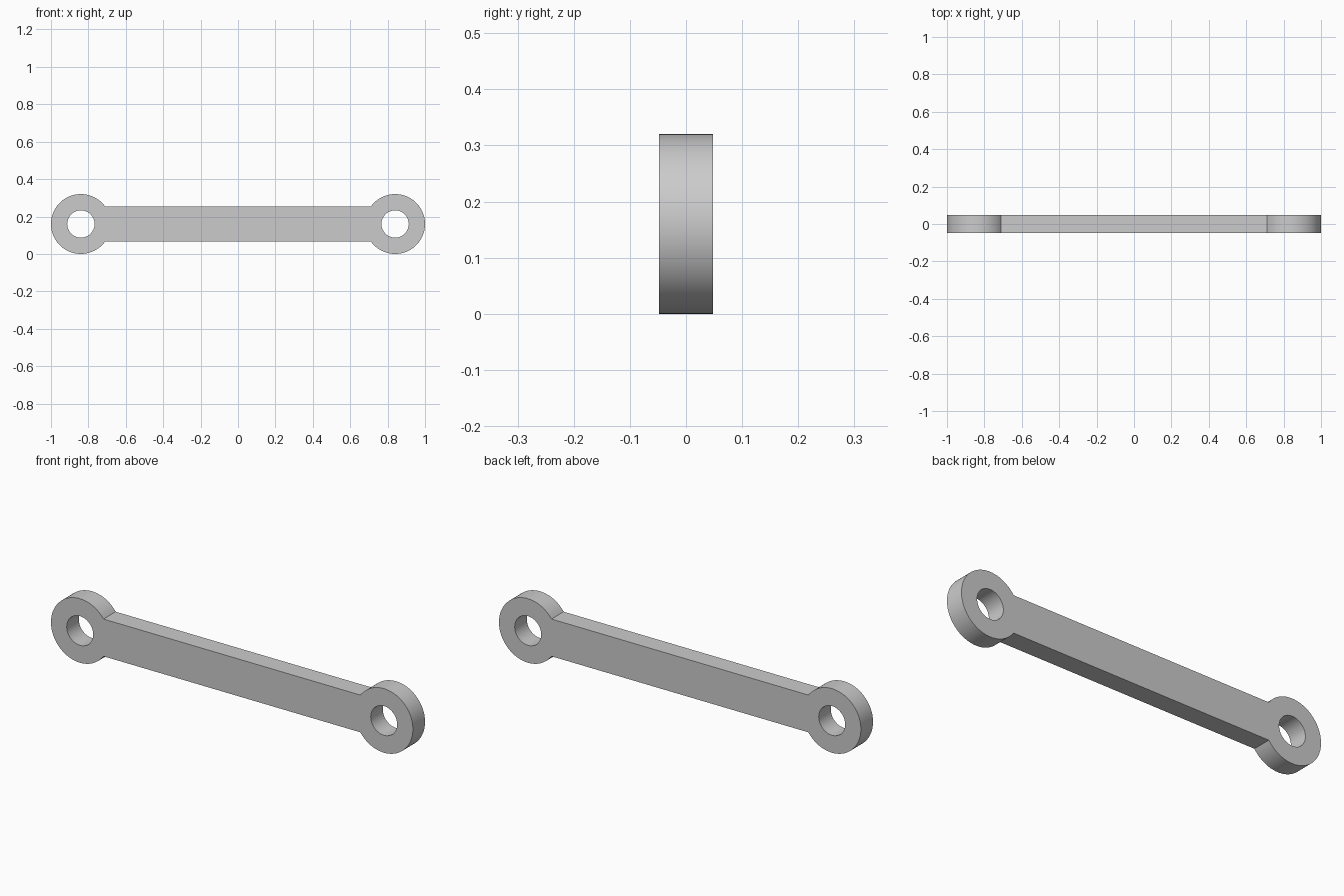
import bpy, bmesh
from math import sin, cos, pi, asin

cube = bpy.data.objects.get("Cube")
if cube:
    bpy.data.objects.remove(cube)

EYE_X, EYE_Z = 0.84, 0.16        # eye centre
EYE_R, HOLE_R = 0.16, 0.073      # eye and bore radii
BAR_HALF, DEPTH = 0.093, 0.096   # half bar height, plate thickness
SEGMENTS = 64

grey = bpy.data.materials.new("plain grey")
grey.use_nodes = True
colour = (0.6, 0.6, 0.6, 1)
grey.diffuse_color = colour
grey.node_tree.nodes["Principled BSDF"].inputs["Base Color"].default_value = colour


def arc(centre_x, radius, start, end, steps):
    """Points along an arc in the front plane."""
    angles = [start + (end - start) * i / steps for i in range(steps + 1)]
    return [(centre_x + radius * cos(a), -DEPTH / 2, EYE_Z + radius * sin(a))
            for a in angles]


def add_loop(bm, points):
    verts = [bm.verts.new(p) for p in points]
    for a, b in zip(verts, verts[1:] + verts[:1]):
        bm.edges.new((a, b))


bm = bmesh.new()

# Outer outline: two round eyes joined by a straight bar
neck = pi - asin(BAR_HALF / EYE_R)
right_end = arc(EYE_X, EYE_R, -neck, neck, SEGMENTS)
left_end = arc(-EYE_X, EYE_R, pi - neck, pi + neck, SEGMENTS)
add_loop(bm, right_end + left_end)

# Bore through each eye
for side in (-1, 1):
    add_loop(bm, arc(side * EYE_X, HOLE_R, 0, 2 * pi, SEGMENTS)[:-1])

# Fill the profile and give it thickness
bmesh.ops.triangle_fill(bm, use_beauty=True, edges=bm.edges[:])
ext = bmesh.ops.extrude_face_region(bm, geom=bm.faces[:])
moved = [v for v in ext["geom"] if isinstance(v, bmesh.types.BMVert)]
bmesh.ops.translate(bm, verts=moved, vec=(0, DEPTH, 0))
bmesh.ops.recalc_face_normals(bm, faces=bm.faces[:])

mesh = bpy.data.meshes.new("link_arm")
bm.to_mesh(mesh)
bm.free()
mesh.materials.append(grey)
link = bpy.data.objects.new("link_arm", mesh)
bpy.context.collection.objects.link(link)

# Smooth round walls, sharp rims and necks
bpy.ops.object.select_all(action="DESELECT")
link.select_set(True)
bpy.context.view_layer.objects.active = link
bpy.ops.object.shade_smooth_by_angle(angle=pi / 6)
